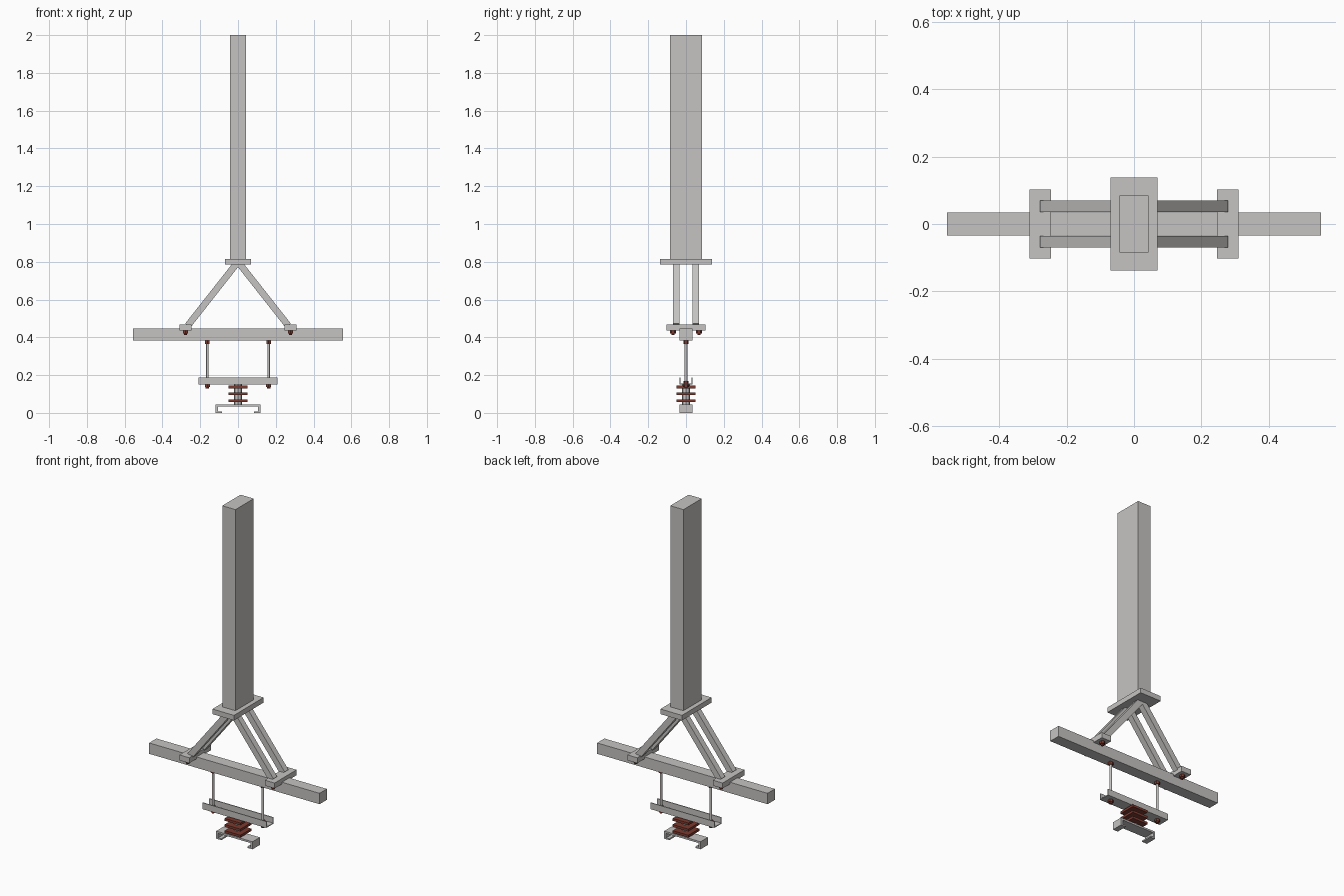
import bpy, bmesh, math
from mathutils import Vector

if "Cube" in bpy.data.objects:
    bpy.data.objects.remove(bpy.data.objects["Cube"])


def material(name, rgb):
    m = bpy.data.materials.new(name)
    m.diffuse_color = (*rgb, 1)
    m.use_nodes = True
    m.node_tree.nodes["Principled BSDF"].inputs["Base Color"].default_value = m.diffuse_color
    return m


GREY = material("light_grey_steel", (0.56, 0.55, 0.54))
RED = material("rust_red", (0.20, 0.042, 0.028))


def finish(name, bm, mat):
    bmesh.ops.recalc_face_normals(bm, faces=bm.faces)
    me = bpy.data.meshes.new(name)
    bm.to_mesh(me)
    bm.free()
    ob = bpy.data.objects.new(name, me)
    bpy.context.collection.objects.link(ob)
    me.materials.append(mat)
    return ob


def box(name, x, y, z, mat=GREY):
    """Box from (min, max) ranges on each axis."""
    bm = bmesh.new()
    bmesh.ops.create_cube(bm, size=1)
    for v in bm.verts:
        v.co = Vector([r[0] if c < 0 else r[1] for c, r in zip(v.co, (x, y, z))])
    return finish(name, bm, mat)


def cyl(name, x, y, z, r, sides, mat):
    bm = bmesh.new()
    bmesh.ops.create_cone(bm, cap_ends=True, segments=sides, radius1=r, radius2=r,
                          depth=z[1] - z[0])
    bmesh.ops.translate(bm, verts=bm.verts, vec=(x, y, (z[0] + z[1]) / 2))
    return finish(name, bm, mat)


def extrude(name, pts, direction, mat=GREY):
    """Extrude a closed outline of 3D points along a vector."""
    bm = bmesh.new()
    f = bm.faces.new([bm.verts.new(p) for p in pts])
    ext = bmesh.ops.extrude_face_region(bm, geom=[f], use_keep_orig=True)
    verts = [v for v in ext["geom"] if isinstance(v, bmesh.types.BMVert)]
    bmesh.ops.translate(bm, verts=verts, vec=direction)
    return finish(name, bm, mat)


def bolt(name, x, y, top):
    """Hex nut with a short protruding tip, hanging below a surface."""
    cyl(name + "_nut", x, y, (top - 0.015, top), 0.015, 6, RED)
    cyl(name + "_tip", x, y, (top - 0.023, top - 0.014), 0.009, 8, RED)


# Post, plate and cross beam
box("post", (-0.043, 0.043), (-0.085, 0.085), (0.815, 2.0))
box("post_plate", (-0.07, 0.07), (-0.138, 0.138), (0.786, 0.816))
box("cross_beam", (-0.555, 0.555), (-0.034, 0.034), (0.383, 0.447))

for sx in (-1, 1):
    # Brackets over the beam with bolts and sloping struts
    box("beam_bracket", *[sorted((sx * 0.246, sx * 0.31))], (-0.102, 0.102), (0.436, 0.468))
    a, b = Vector((sx * 0.266, 0, 0.462)), Vector((sx * 0.006, 0, 0.792))
    d = (b - a).normalized()
    n = Vector((-d.z, 0, d.x)) * 0.0175
    for sy in (-1, 1):
        bolt("bracket_bolt", sx * 0.278, sy * 0.069, 0.436)
        off = Vector((0, sy * 0.0525 - 0.0175, 0))
        extrude("strut", [p + off for p in (a + n, b + n, b - n, a - n)], (0, 0.035, 0))
    # Hanger rods and their nuts
    x = sx * 0.162
    cyl("hanger_rod", x, 0, (0.14, 0.39), 0.007, 12, GREY)
    cyl("beam_nut", x, 0, (0.366, 0.383), 0.014, 6, RED)
    cyl("channel_top_nut", x, 0, (0.154, 0.168), 0.014, 6, RED)
    bolt("channel_bolt", x, 0, 0.151)

# Upward-open hanger channel
w, t, lo, hi = 0.034, 0.005, 0.15, 0.188
channel = [(-w, hi), (-w, lo), (w, lo), (w, hi), (w - t, hi), (w - t, lo + t),
           (t - w, lo + t), (t - w, hi)]
extrude("hanger_channel", [(-0.208, y, z) for y, z in channel], (0.416, 0, 0))

# Insulator stack
cyl("insulator_core", 0, 0, (0.04, 0.152), 0.021, 8, GREY)
for z in (0.058, 0.094, 0.130):
    box("insulator_plate", (-0.051, 0.051), (-0.051, 0.051), (z, z + 0.014), RED)

# Rail clip with inward lips
half = [(0.118, 0.045), (0.118, 0), (0.085, 0), (0.085, 0.008), (0.106, 0.008), (0.106, 0.034)]
clip = half + [(-x, z) for x, z in reversed(half)]
extrude("rail_clip", [(x, -0.034, z) for x, z in clip], (0, 0.068, 0))
